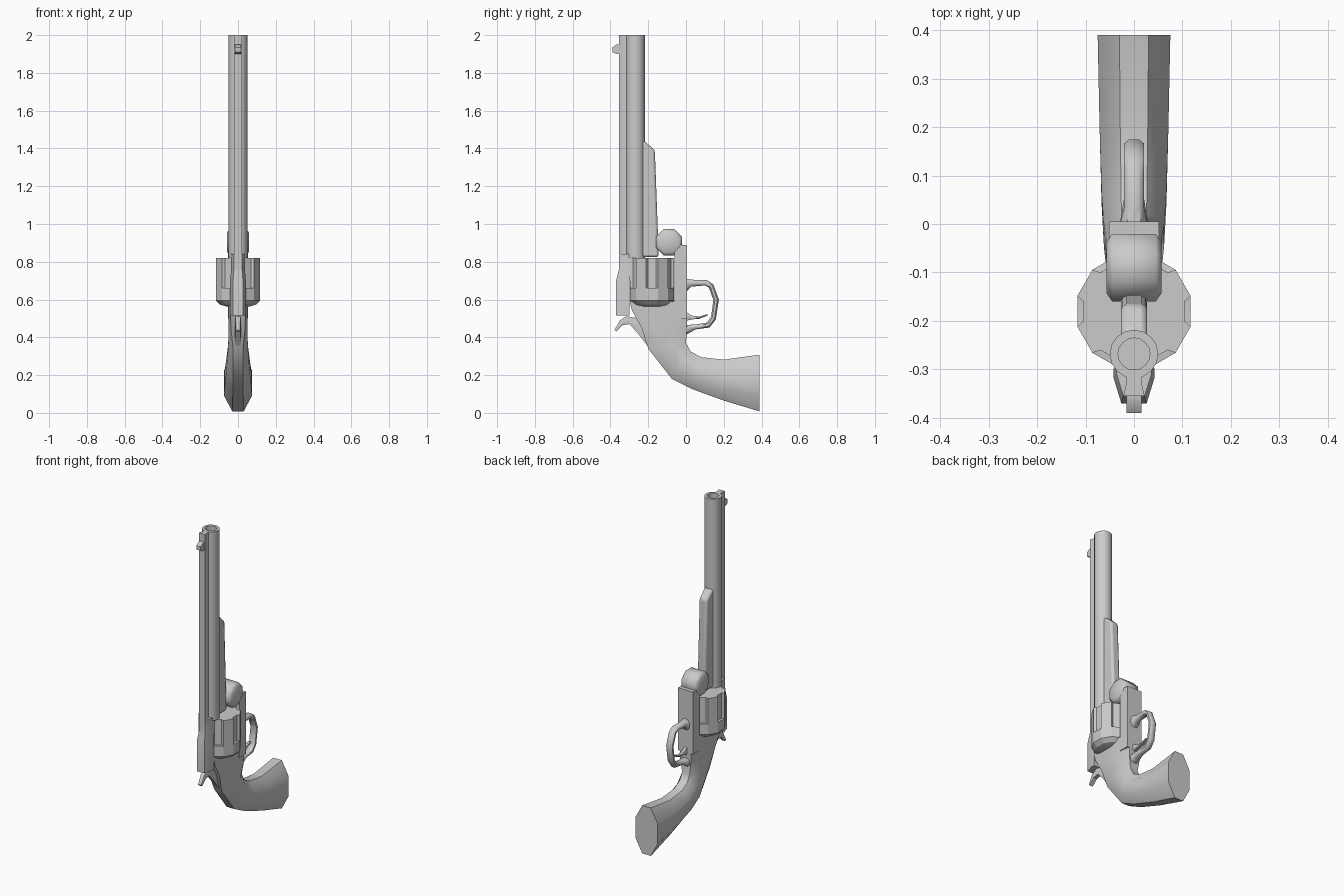
import bpy, bmesh, math

cube = bpy.data.objects.get("Cube")
if cube:
    bpy.data.objects.remove(cube, do_unlink=True)

steel = bpy.data.materials.new("plain_grey")
steel.use_nodes = True
GREY = (0.6, 0.6, 0.6, 1)
steel.diffuse_color = GREY
steel.node_tree.nodes["Principled BSDF"].inputs["Base Color"].default_value = GREY


def skin(name, rings, angle=35, bevel=0):
    """Join matching rings of points into a capped, smooth-shaded solid."""
    bm = bmesh.new()
    loops = [[bm.verts.new(p) for p in ring] for ring in rings]
    n = len(loops[0])
    for a, b in zip(loops, loops[1:]):
        for i in range(n):
            j = (i + 1) % n
            bm.faces.new((a[i], a[j], b[j], b[i]))
    bm.faces.new(loops[0][::-1])
    bm.faces.new(loops[-1])
    bmesh.ops.recalc_face_normals(bm, faces=bm.faces)
    mesh = bpy.data.meshes.new(name)
    bm.to_mesh(mesh)
    bm.free()
    mesh.materials.append(steel)
    obj = bpy.data.objects.new(name, mesh)
    bpy.context.collection.objects.link(obj)
    bpy.ops.object.select_all(action='DESELECT')
    obj.select_set(True)
    bpy.context.view_layer.objects.active = obj
    if bevel:
        mod = obj.modifiers.new("soft_edges", 'BEVEL')
        mod.width, mod.segments = bevel, 2
    bpy.ops.object.shade_smooth_by_angle(angle=math.radians(angle))
    return obj


def slab(name, outline, half, **kw):
    """Side outline in (y, z), extruded across x."""
    return skin(name, [[(x, y, z) for y, z in outline] for x in (-half, half)], **kw)


def column(name, sections, **kw):
    """Half outlines in (x, y), mirrored across x and stacked along z."""
    rings = []
    for z, half in sections:
        full = half + [(-x, y) for x, y in reversed(half)]
        rings.append([(x, y, z) for x, y in full])
    return skin(name, rings, **kw)


def sweep(name, stations, **kw):
    """Octagonal sections spanning pairs of (y, z) points: a, b, half width, edge ratio."""
    rings = []
    for a, b, half, edge in stations:
        side = [(0, edge), (0.28, 1), (0.72, 1), (1, edge)]
        shape = side + [(t, -w) for t, w in reversed(side)]
        rings.append([(w * half, a[0] + (b[0] - a[0]) * t, a[1] + (b[1] - a[1]) * t)
                      for t, w in shape])
    return skin(name, rings, **kw)


def turned(name, profile, y, sides=16, **kw):
    """Upright turned part from (radius, z) pairs."""
    rings = [[(r * math.cos(math.tau * i / sides), y + r * math.sin(math.tau * i / sides), z)
              for i in range(sides)] for r, z in profile]
    return skin(name, rings, **kw)


# Barrel with open bore, sighting rib, underlug
turned("barrel", [(0.033, 1.8), (0.033, 2), (0.05, 2), (0.05, 0.82)], -0.268)
rib = [(0.022, -0.355), (0.015, -0.325), (0.02, -0.3)]
column("barrel_rib", [(0.72, rib), (2, rib)])
slab("underlug", [(-0.25, 1.44), (-0.22, 1.44), (-0.165, 1.39), (-0.145, 0.85),
                  (-0.145, 0.825), (-0.25, 0.825)], 0.027, bevel=0.012)
slab("front_sight", [(-0.35, 1.9), (-0.368, 1.9), (-0.39, 1.91), (-0.39, 1.935),
                     (-0.368, 1.95), (-0.35, 1.95)], 0.015)

# Top strap over the cylinder
strap = [(0.026, -0.37), (0.042, -0.318), (0.042, -0.298)]
slim = [(0.022, -0.355), (0.036, -0.31), (0.036, -0.29)]
column("top_strap", [(0.515, strap), (0.7, strap), (0.76, slim), (0.84, slim)])


# Fluted cylinder: twelve sides, a flute in every other side
def drum_ring(apothem, z, depth=0):
    ring = []
    for k in range(6):
        for deg in (-15, -11, 11, 15):
            inner = abs(deg) < 15
            r = (apothem - depth * inner) / math.cos(math.radians(deg))
            a = math.radians(60 * k + deg)
            ring.append((r * math.cos(a), -0.18 + r * math.sin(a), z))
    return ring


skin("cylinder", [drum_ring(0.06, 0.563), drum_ring(0.095, 0.573), drum_ring(0.117, 0.595),
                  drum_ring(0.117, 0.66), drum_ring(0.117, 0.661, 0.013),
                  drum_ring(0.117, 0.82, 0.013)], angle=28)

# Frame bar and hinge knuckle
slab("frame_bar", [(-0.06, 0.5), (0.005, 0.5), (0.005, 0.89), (-0.06, 0.89)], 0.052)
knuckle = []
for x, r in ((-0.057, 0.055), (-0.045, 0.073), (0.045, 0.073), (0.057, 0.055)):
    knuckle.append([(x, -0.09 + r * math.cos(math.radians(45 * i + 22.5)) / 0.97,
                     0.903 + r * math.sin(math.radians(45 * i + 22.5)) / 0.97)
                    for i in range(8)])
skin("hinge_knuckle", knuckle, angle=60)

# Lower frame flowing into the curved grip
sweep("frame_and_grip", [
    ((0.005, 0.59), (-0.3, 0.59), 0.05, 0.8),
    ((0.005, 0.54), (-0.285, 0.54), 0.05, 0.8),
    ((0.005, 0.45), (-0.235, 0.45), 0.05, 0.75),
    ((0, 0.37), (-0.2, 0.34), 0.052, 0.5),
    ((0.025, 0.325), (-0.075, 0.18), 0.062, 0.42),
    ((0.08, 0.295), (0.03, 0.127), 0.067, 0.4),
    ((0.2, 0.282), (0.2, 0.065), 0.071, 0.4),
    ((0.39, 0.308), (0.39, 0.008), 0.075, 0.4)], angle=45)

# Hammer with a curled spur
sweep("hammer", [
    ((-0.378, 0.44), (-0.37, 0.43), 0.013, 0.8),
    ((-0.35, 0.49), (-0.335, 0.465), 0.015, 0.8),
    ((-0.315, 0.512), (-0.3, 0.47), 0.015, 0.8),
    ((-0.25, 0.5), (-0.262, 0.43), 0.015, 0.8),
    ((-0.17, 0.42), (-0.2, 0.35), 0.015, 0.8)])

# Trigger guard loop and trigger
sweep("trigger_guard", [
    ((-0.005, 0.71), (-0.005, 0.63), 0.03, 0.5),
    ((0.035, 0.705), (0.025, 0.668), 0.021, 0.5),
    ((0.11, 0.703), (0.1, 0.675), 0.021, 0.5),
    ((0.145, 0.68), (0.122, 0.662), 0.021, 0.5),
    ((0.174, 0.6), (0.145, 0.598), 0.021, 0.5),
    ((0.158, 0.495), (0.133, 0.51), 0.021, 0.5),
    ((0.125, 0.452), (0.112, 0.478), 0.021, 0.5),
    ((0.05, 0.442), (0.05, 0.468), 0.021, 0.5),
    ((-0.005, 0.41), (-0.005, 0.465), 0.03, 0.5)], angle=50)
sweep("trigger", [
    ((-0.005, 0.54), (-0.005, 0.485), 0.012, 0.7),
    ((0.03, 0.515), (0.03, 0.495), 0.012, 0.7),
    ((0.07, 0.51), (0.07, 0.498), 0.012, 0.7),
    ((0.115, 0.523), (0.115, 0.515), 0.01, 0.7)])
